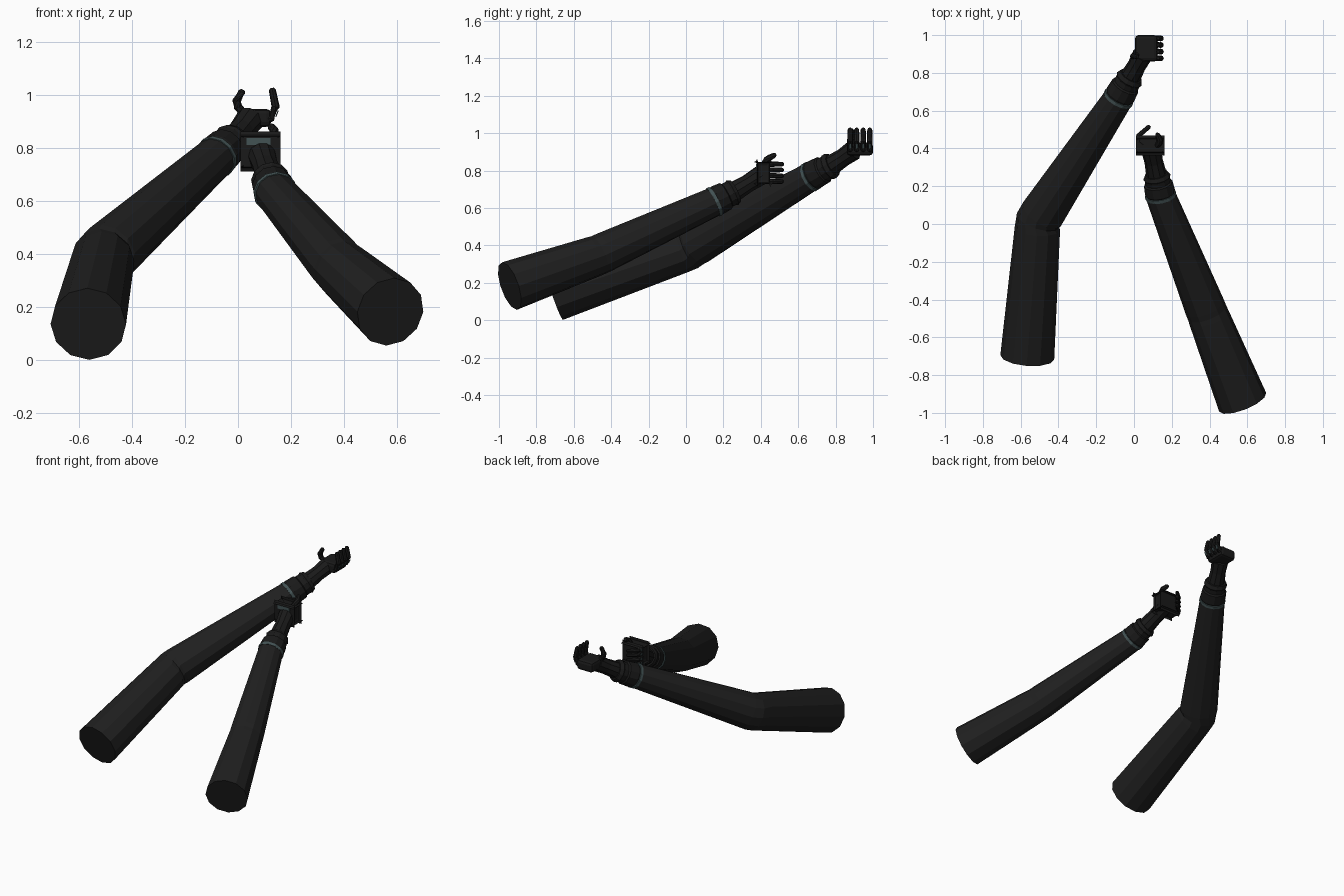
import bpy, bmesh, math
from mathutils import Vector, Matrix

if "Cube" in bpy.data.objects:
    bpy.data.objects.remove(bpy.data.objects["Cube"])


def material(name, rgb):
    m = bpy.data.materials.new(name)
    m.diffuse_color = (*rgb, 1)
    m.use_nodes = True
    m.node_tree.nodes["Principled BSDF"].inputs["Base Color"].default_value = m.diffuse_color
    return m


SLEEVE = material("sleeve black", (0.014, 0.014, 0.014))
GLOVE = material("glove black", (0.010, 0.010, 0.010))
TRIM = material("grey teal trim", (0.055, 0.085, 0.088))


def finish(bm, name, mat):
    bmesh.ops.recalc_face_normals(bm, faces=bm.faces)
    me = bpy.data.meshes.new(name)
    bm.to_mesh(me)
    bm.free()
    me.materials.append(mat)
    ob = bpy.data.objects.new(name, me)
    bpy.context.collection.objects.link(ob)
    return ob


def tube(bm, pts, radii, sides):
    """Capped loft of round rings along a path."""
    pts = [Vector(p) for p in pts]
    rings = []
    for k, p in enumerate(pts):
        d = Vector()
        if k > 0:
            d += (p - pts[k - 1]).normalized()
        if k < len(pts) - 1:
            d += (pts[k + 1] - p).normalized()
        d.normalize()
        ref = Vector((0, 0, 1)) if abs(d.z) < 0.9 else Vector((0, 1, 0))
        u = d.cross(ref).normalized()
        v = u.cross(d)
        rings.append([bm.verts.new(p + radii[k] * (math.cos(t) * u + math.sin(t) * v))
                      for t in (2 * math.pi * s / sides for s in range(sides))])
    for a, b in zip(rings, rings[1:]):
        for s in range(sides):
            t = (s + 1) % sides
            bm.faces.new((a[s], a[t], b[t], b[s]))
    bm.faces.new(rings[0])
    bm.faces.new(rings[-1])


def tube_object(name, pts, radii, mat, sides=12):
    bm = bmesh.new()
    tube(bm, pts, radii, sides)
    return finish(bm, name, mat)


def box(name, centre, axes, size, mat, bevel=0.0):
    """Box aligned to three given axes."""
    bm = bmesh.new()
    bmesh.ops.create_cube(bm, size=1)
    rot = Matrix(axes).transposed()
    for v in bm.verts:
        v.co = Vector(centre) + rot @ Vector([c * s for c, s in zip(v.co, size)])
    if bevel:
        bmesh.ops.bevel(bm, geom=bm.edges[:], offset=bevel, segments=2,
                        profile=0.5, affect='EDGES')
    return finish(bm, name, mat)


def digit(name, pts, r):
    """Finger of jointed segments with rounded tip."""
    pts = [Vector(p) for p in pts]
    tip = (pts[-1] - pts[-2]).normalized()
    path = pts[:-1] + [pts[-1] - tip * r * 0.6, pts[-1]]
    radii = [r] + [r * 1.08] * (len(pts) - 2) + [r * 0.9, r * 0.5]
    return tube_object(name, path, radii, GLOVE, 8)


def arm(side, base, elbow, band, cuff, palm, radii):
    base, elbow, band, cuff, palm = map(Vector, (base, elbow, band, cuff, palm))
    d = (cuff - band).normalized()
    r_base, r_elbow, r_band = radii
    # Sleeve with a small crease either side of the elbow
    tube_object(side + "_sleeve",
                [base, elbow.lerp(base, 0.06), elbow, elbow.lerp(band, 0.05), band],
                [r_base, r_elbow * 1.02, r_elbow, r_elbow, r_band], SLEEVE)
    # Trim ring at the sleeve end
    tube_object(side + "_sleeve_trim", [band - d * 0.007, band + d * 0.011],
                [r_band + 0.004] * 2, TRIM)
    # Glove cuff with rolled edges, then the wrist
    q = [band.lerp(cuff, t) for t in (0.08, 0.15, 0.55, 0.6, 0.78, 0.85, 1.0)]
    tube_object(side + "_glove_cuff", q,
                [r_band * k for k in (0.97, 1.02, 0.97, 0.86, 0.86, 0.93, 0.8)], GLOVE)
    tube_object(side + "_wrist", [cuff - d * 0.02, cuff.lerp(palm, 0.5), palm],
                [0.056, 0.049, 0.054], GLOVE, 10)


def hand(side, palm, f, n, i, size, spread, finger, thumb):
    """Palm, four fingers and a thumb in finger/normal/index axes."""
    palm, f, n, i = map(Vector, (palm, f, n, i))

    def at(a, b, c):
        return palm + a * f + b * n + c * i

    box(side + "_palm", palm, (f, n, i), size, GLOVE, 0.018)
    for k in range(4):
        c = (k - 1.5) * spread
        pts = [at(a, b, c) for a, b in finger]
        digit(f"{side}_finger_{k + 1}", pts, spread * 0.42)
        # Knuckle pad on the outside of each finger
        p, q = pts[1], pts[2]
        along = (q - p).normalized()
        out = along.cross(i).normalized()
        if out.dot(f) < 0:
            out.negate()
        box(f"{side}_knuckle_pad_{k + 1}", p.lerp(q, 0.5) + out * spread * 0.42,
            (along, out, along.cross(out)), (0.025, 0.004, 0.014), TRIM)
    digit(side + "_thumb", [at(*t) for t in thumb], 0.0155)


# Left arm: open palm up, fingers curling up on the inner side
L_PALM = (0.065, 0.93, 0.915)
arm("left", (-0.565, -0.705, 0.137), (-0.508, 0.02, 0.388), (-0.083, 0.665, 0.767),
    (-0.015, 0.785, 0.832), (0.045, 0.895, 0.908), (0.143, 0.118, 0.079))
hand("left", L_PALM, (1, 0, 0), (0, 0, 1), (0, -1, 0), (0.12, 0.068, 0.14), 0.035,
     [(0.03, -0.012), (0.06, 0.0), (0.077, 0.042), (0.063, 0.113)],
     [(-0.03, 0.0, 0.03), (-0.065, 0.042, 0.04), (-0.07, 0.065, 0.042),
      (-0.046, 0.106, 0.044)])

# Right arm: gripping hand, palm facing ahead
R_PALM = (0.085, 0.415, 0.788)
arm("right", (0.575, -0.943, 0.183), (0.387, -0.47, 0.348), (0.141, 0.15, 0.633),
    (0.118, 0.265, 0.69), (0.09, 0.4, 0.775), (0.134, 0.108, 0.079))
hand("right", R_PALM, (-1, 0, 0), (0, 1, 0), (0, 0, 1), (0.115, 0.07, 0.115), 0.031,
     [(0.035, 0.005), (0.056, 0.02), (0.058, 0.055), (0.0, 0.105)],
     [(-0.03, -0.01, 0.03), (-0.05, 0.015, 0.07), (-0.052, 0.03, 0.08),
      (-0.036, 0.065, 0.098)])

# Trim plate across the back of the gripping hand
box("right_hand_back_plate", (0.078, 0.379, 0.826), ((1, 0, 0), (0, 1, 0), (0, 0, 1)),
    (0.09, 0.009, 0.026), TRIM)
